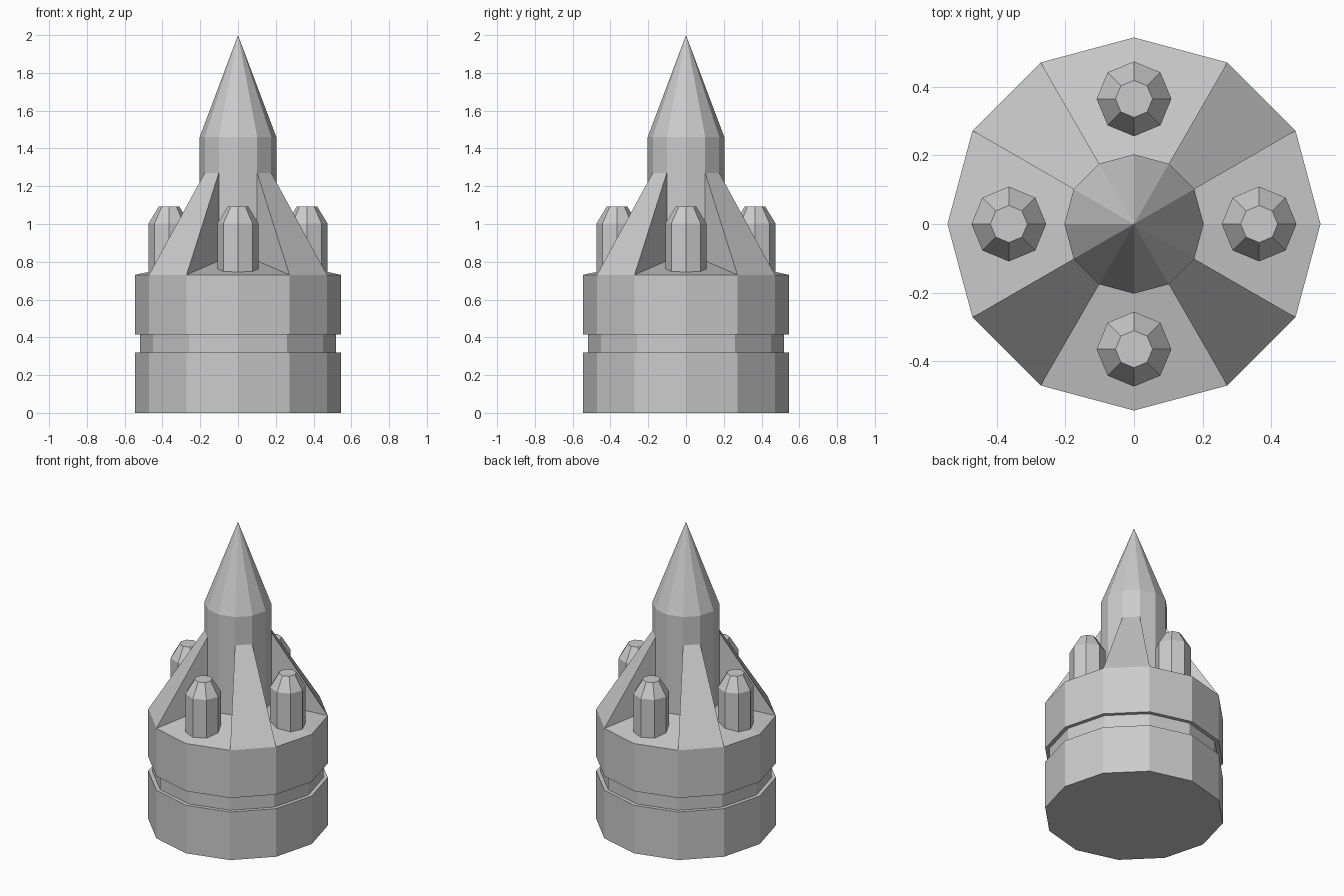
import bpy, bmesh
from math import cos, sin, radians, tau

if "Cube" in bpy.data.objects:
    bpy.data.objects.remove(bpy.data.objects["Cube"])


def finish(bm, name, loc=(0, 0, 0)):
    bmesh.ops.recalc_face_normals(bm, faces=bm.faces)
    mesh = bpy.data.meshes.new(name)
    bm.to_mesh(mesh)
    bm.free()
    obj = bpy.data.objects.new(name, mesh)
    obj.location = loc
    bpy.context.collection.objects.link(obj)
    return obj


def polar(r, deg, z):
    return (r * cos(radians(deg)), r * sin(radians(deg)), z)


def lathe(name, profile, sides, loc=(0, 0, 0)):
    """Turn (radius, z) points into a faceted, closed solid."""
    bm = bmesh.new()
    rings = []
    for r, z in profile:
        n = 1 if r == 0 else sides
        rings.append([bm.verts.new((r * cos(tau * i / n), r * sin(tau * i / n), z))
                      for i in range(n)])
    for lo, hi in zip(rings, rings[1:]):
        for i in range(sides):
            j = (i + 1) % sides
            if len(hi) == 1:
                bm.faces.new((lo[i], lo[j], hi[0]))
            else:
                bm.faces.new((lo[i], lo[j], hi[j], hi[i]))
    bm.faces.new(rings[0])
    if len(rings[-1]) > 1:
        bm.faces.new(rings[-1])
    return finish(bm, name, loc)


R, T = 0.544, 0.203   # base and tower radii
DECK, FIN_TOP = 0.731, 1.271

# Grooved base, sloping deck, tower and pointed spire
lathe("body", [(R, 0), (R, 0.32), (0.519, 0.32), (0.519, 0.414), (R, 0.414),
               (R, DECK), (T, 0.805), (T, 1.46), (0, 2.0)], 12)

# Four wedge buttresses and four capped posts between them
for k in range(4):
    bm = bmesh.new()
    a, b = [[bm.verts.new(polar(r, 30 + side + 90 * k, z))
             for r, z in ((R, DECK), (T, FIN_TOP), (0.15, DECK))] for side in (0, 30)]
    bm.faces.new(a)
    bm.faces.new(b)
    for i in range(3):
        j = (i + 1) % 3
        bm.faces.new((a[i], a[j], b[j], b[i]))
    finish(bm, f"buttress_{k + 1}")

    lathe(f"post_{k + 1}", [(0.109, 0.70), (0.109, 1.003), (0.054, 1.093)], 8,
          polar(0.365, 90 * k, 0))
